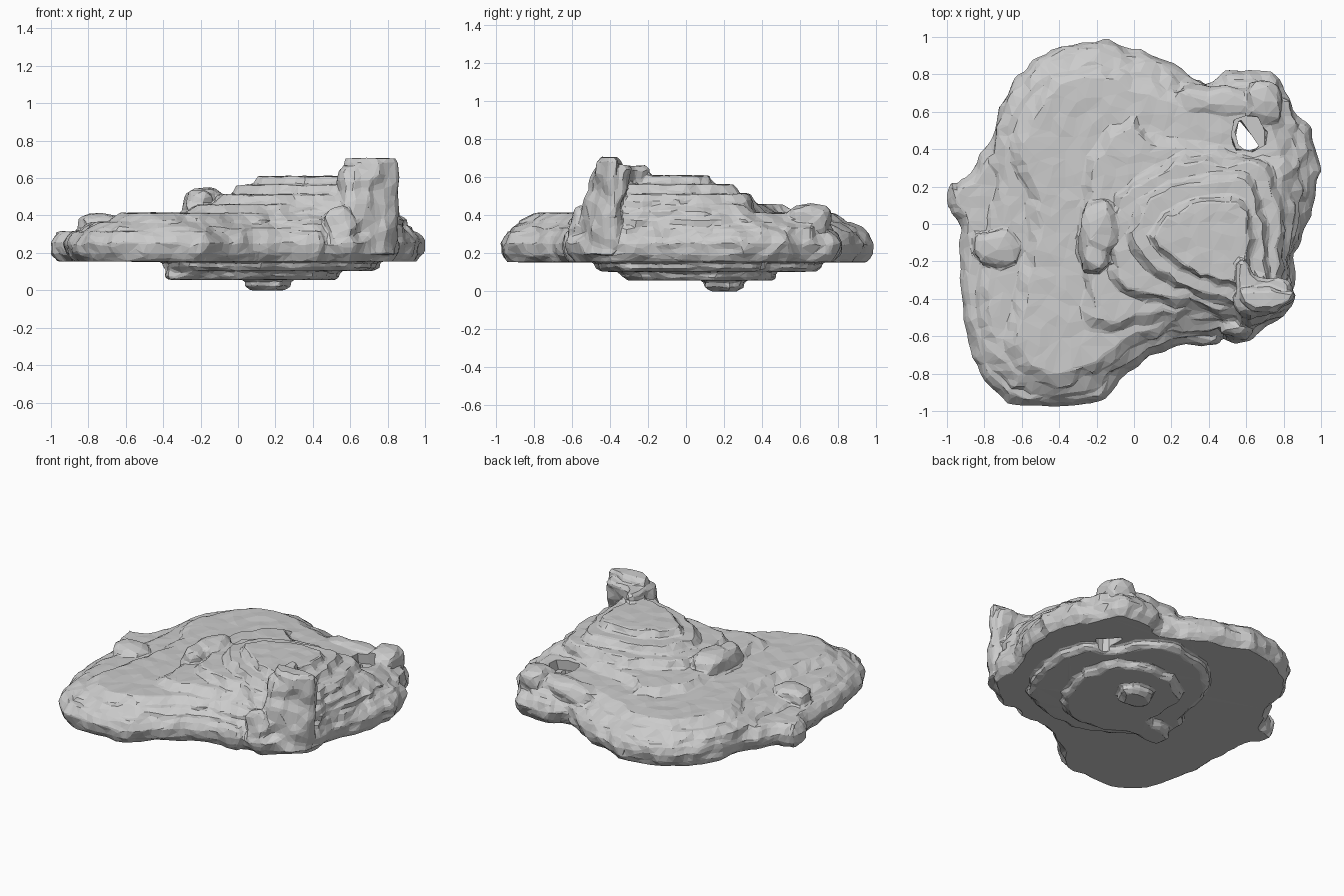
import bpy, bmesh, math, random
from mathutils import Vector, noise

if "Cube" in bpy.data.objects:
    bpy.data.objects.remove(bpy.data.objects["Cube"])

random.seed(4)


def smooth_outline(pts, steps):
    """Closed Catmull-Rom curve, counter-clockwise."""
    p = [Vector(q) for q in pts]
    n = len(p)
    if sum(p[i].x * p[(i + 1) % n].y - p[(i + 1) % n].x * p[i].y for i in range(n)) < 0:
        p.reverse()
    out = []
    for i in range(n):
        a, b, c, d = p[i - 1], p[i], p[(i + 1) % n], p[(i + 2) % n]
        for s in range(steps):
            t = s / steps
            out.append(0.5 * (2 * b + (c - a) * t + (2 * a - 5 * b + 4 * c - d) * t * t
                              + (3 * b - a - 3 * c + d) * t ** 3))
    return out


def add_object(name, bm):
    bmesh.ops.recalc_face_normals(bm, faces=bm.faces)
    me = bpy.data.meshes.new(name)
    bm.to_mesh(me)
    bm.free()
    ob = bpy.data.objects.new(name, me)
    bpy.context.collection.objects.link(ob)
    return ob


def terrace(name, pts, rings, steps=3, rough=0.012):
    """Stack of eroded offset outlines; rings = (z, outward offset, y shift)."""
    line = smooth_outline(pts, steps)
    n = len(line)
    normals = []
    for i in range(n):
        t = (line[(i + 1) % n] - line[i - 1]).normalized()
        normals.append(Vector((t.y, -t.x)))
    wear = [random.uniform(-rough, rough) for _ in line]
    bm = bmesh.new()
    loops = []
    for k, (z, off, dy) in enumerate(rings):
        edge = k in (0, len(rings) - 1)
        loop = []
        for i in range(n):
            q = line[i] + normals[i] * (off + wear[i] + random.uniform(-rough, rough) * 0.4)
            dz = 0 if edge else random.uniform(-rough, rough) * 0.7
            loop.append(bm.verts.new((q.x, q.y + dy, z + dz)))
        loops.append(loop)
    for a, b in zip(loops, loops[1:]):
        for i in range(n):
            j = (i + 1) % n
            bm.faces.new((a[i], a[j], b[j], b[i]))
    bm.faces.new(loops[0][::-1])
    bm.faces.new(loops[-1])
    return add_object(name, bm)


def step(name, pts, z0, z1, slope=0.03, steps=4):
    h = z1 - z0
    return terrace(name, pts, [(z0, 0, 0), (z0 + h * 0.7, 0, 0), (z1, -slope, 0)], steps)


def lump(name, loc, size, rough=0.08):
    bm = bmesh.new()
    bmesh.ops.create_icosphere(bm, subdivisions=2, radius=1)
    for v in bm.verts:
        r = 1 + random.uniform(-rough, rough)
        # boxy boulder profile
        v.co = Vector([math.copysign(abs(c) ** 0.75, c) * s * r + l
                       for c, s, l in zip(v.co, size, loc)])
    return add_object(name, bm)


# Main broad slab with rounded rim
island = terrace("terraced_island", [
    (-1, .22), (-.92, .23), (-.84, .33), (-.77, .45), (-.72, .63), (-.62, .8), (-.45, .93),
    (-.25, .975), (-.08, .965), (.1, .9), (.25, .83), (.4, .76), (.48, .81), (.62, .83),
    (.78, .77), (.85, .62), (.95, .5), (.99, .3), (.95, .05), (.87, -.15), (.84, -.4),
    (.7, -.55), (.6, -.62), (.48, -.61), (.43, -.65), (.2, -.67), (0, -.77), (-.12, -.88),
    (-.24, -.97), (-.6, -.97), (-.75, -.88), (-.83, -.8), (-.9, -.55), (-.92, -.2),
    (-.95, .02), (-1, .1)],
    [(.153, -.045, 0), (.195, -.012, 0), (.25, 0, 0), (.29, -.02, 0), (.315, -.045, 0)], 3, .01)

parts = []

# Upper terraces, lowest to highest
parts.append(step("low_terrace", [
    (-.74, .2), (-.75, .42), (-.67, .65), (-.5, .83), (-.25, .92), (0, .87), (.2, .79),
    (.4, .71), (.6, .77), (.78, .71), (.84, .58), (.91, .45), (.94, .25), (.9, .05),
    (.84, -.2), (.8, -.42), (.62, -.56), (.3, -.6), (.03, -.7), (-.2, -.87), (-.42, -.92),
    (-.64, -.86), (-.78, -.72), (-.83, -.5), (-.82, -.2)], .25, .365, .06))
parts.append(step("meadow_terrace", [
    (-.58, .2), (-.66, .38), (-.58, .62), (-.42, .78), (-.22, .84), (0, .79), (.25, .7),
    (.5, .7), (.72, .68), (.8, .52), (.88, .3), (.88, .05), (.83, -.2), (.78, -.4),
    (.62, -.54), (.3, -.56), (.05, -.63), (-.17, -.77), (-.4, -.86), (-.58, -.8),
    (-.69, -.62), (-.62, -.4), (-.57, -.1)], .29, .413, .06))
parts.append(step("middle_terrace", [
    (-.22, -.56), (-.27, -.35), (-.28, 0), (-.27, .3), (-.15, .48), (0, .56), (.12, .47),
    (.4, .43), (.55, .36), (.8, .34), (.85, .1), (.82, -.2), (.77, -.4), (.62, -.53),
    (.3, -.5), (0, -.55)], .33, .458, .05))
parts.append(step("upper_terrace", [
    (-.12, -.25), (-.1, .1), (.02, .24), (.2, .34), (.45, .35), (.72, .32), (.79, .05),
    (.78, -.3), (.6, -.49), (.3, -.43), (0, -.38)], .37, .513))
parts.append(step("high_terrace", [
    (-.03, -.1), (.02, .1), (.15, .2), (.35, .26), (.62, .26), (.7, 0), (.72, -.3),
    (.58, -.43), (.33, -.38), (.12, -.26)], .41, .564))
parts.append(step("summit", [
    (.08, -.07), (.2, .09), (.4, .14), (.6, .12), (.64, -.15), (.58, -.34), (.4, -.31),
    (.2, -.21)], .45, .61))

# Corner crag, leaning out towards the front at its foot
parts.append(terrace("crag", [
    (.55, -.2), (.61, -.2), (.67, -.28), (.82, -.29), (.84, -.37), (.75, -.44),
    (.62, -.48), (.55, -.45)],
    [(.19, 0, -.08), (.4, 0, -.06), (.58, 0, -.02), (.64, 0, 0), (.662, -.02, 0)], 3, .008))
parts.append(terrace("crag_top", [
    (.57, -.36), (.6, -.45), (.74, -.47), (.84, -.41), (.84, -.36), (.7, -.35)],
    [(.4, 0, 0), (.68, 0, 0), (.707, -.02, 0)], 3, .005))

# Boulders and mounds
for name, loc, size in [
    ("crag_foot_boulder", (.54, -.55, .33), (.09, .07, .12)),
    ("middle_boulder", (-.18, -.02, .45), (.11, .15, .1)),
    ("middle_boulder_tail", (-.21, -.13, .44), (.09, .14, .1)),
    ("left_mound", (-.73, -.13, .345), (.12, .11, .065)),
    ("left_mound_end", (-.78, -.12, .335), (.08, .08, .07)),
    ("back_boulder", (.69, .65, .37), (.11, .12, .09)),
    ("back_ridge", (.45, .65, .36), (.27, .085, .075)),
]:
    parts.append(lump(name, loc, size))

# Stepped underside
parts.append(terrace("under_step", [
    (-.4, -.15), (-.38, 0), (-.3, .2), (-.25, .45), (-.05, .62), (.2, .71), (.42, .65),
    (.52, .45), (.7, .35), (.75, .1), (.68, -.2), (.5, -.4), (.2, -.48), (-.05, -.41),
    (-.2, -.3), (-.35, -.25)], [(.103, -.03, 0), (.125, 0, 0), (.2, 0, 0)]))
parts.append(terrace("under_lower_step", [
    (-.39, -.16), (-.32, -.05), (-.15, -.02), (-.15, .25), (0, .42), (.25, .47), (.45, .38),
    (.53, .15), (.45, -.15), (.25, -.33), (0, -.3), (-.15, -.22), (-.33, -.24)],
    [(.056, -.025, 0), (.08, 0, 0), (.17, 0, 0)]))
parts.append(terrace("under_tip", [
    (.03, .2), (.1, .3), (.2, .31), (.29, .22), (.22, .12), (.1, .09)],
    [(0, -.035, 0), (.025, 0, 0), (.11, 0, 0)], 3, .006))

# Opening through the back right: shallow pit and narrow shaft
cutters = [
    terrace("pit_cutter", [(.53, .56), (.67, .57), (.7, .42), (.54, .4)],
            [(.345, 0, 0), (.8, .01, 0)], 2, 0),
    terrace("shaft_cutter", [(.55, .55), (.59, .53), (.67, .43), (.62, .4), (.55, .42)],
            [(-.1, 0, 0), (.8, 0, 0)], 2, 0)]

# Merge all parts into one mesh
merged = bmesh.new()
for ob in [island] + parts:
    merged.from_mesh(ob.data)
merged.to_mesh(island.data)
merged.free()
for ob in parts:
    bpy.data.objects.remove(ob)


def bake(ob):
    bpy.context.view_layer.update()
    ev = ob.evaluated_get(bpy.context.evaluated_depsgraph_get())
    me = bpy.data.meshes.new_from_object(ev)
    ob.modifiers.clear()
    ob.data = me


# Fuse to a single skin and cut the opening
m = island.modifiers.new("fuse", 'REMESH')
m.mode, m.voxel_size = 'VOXEL', 0.011
for c in cutters:
    m = island.modifiers.new(c.name, 'BOOLEAN')
    m.operation, m.solver, m.object = 'DIFFERENCE', 'EXACT', c
    c.hide_render = True
bake(island)
for c in cutters:
    bpy.data.objects.remove(c)

# Weather the ledges sideways, then reduce to coarse flat facets
for v in island.data.vertices:
    push = noise.noise_vector(v.co * 11) * 0.02
    v.co += Vector((push.x, push.y, push.z * 0.3 if v.co.z > .17 else 0))
    v.co.x = max(-1, min(1, v.co.x))
m = island.modifiers.new("facets", 'DECIMATE')
m.ratio = 0.05
bake(island)
for f in island.data.polygons:
    f.use_smooth = False
